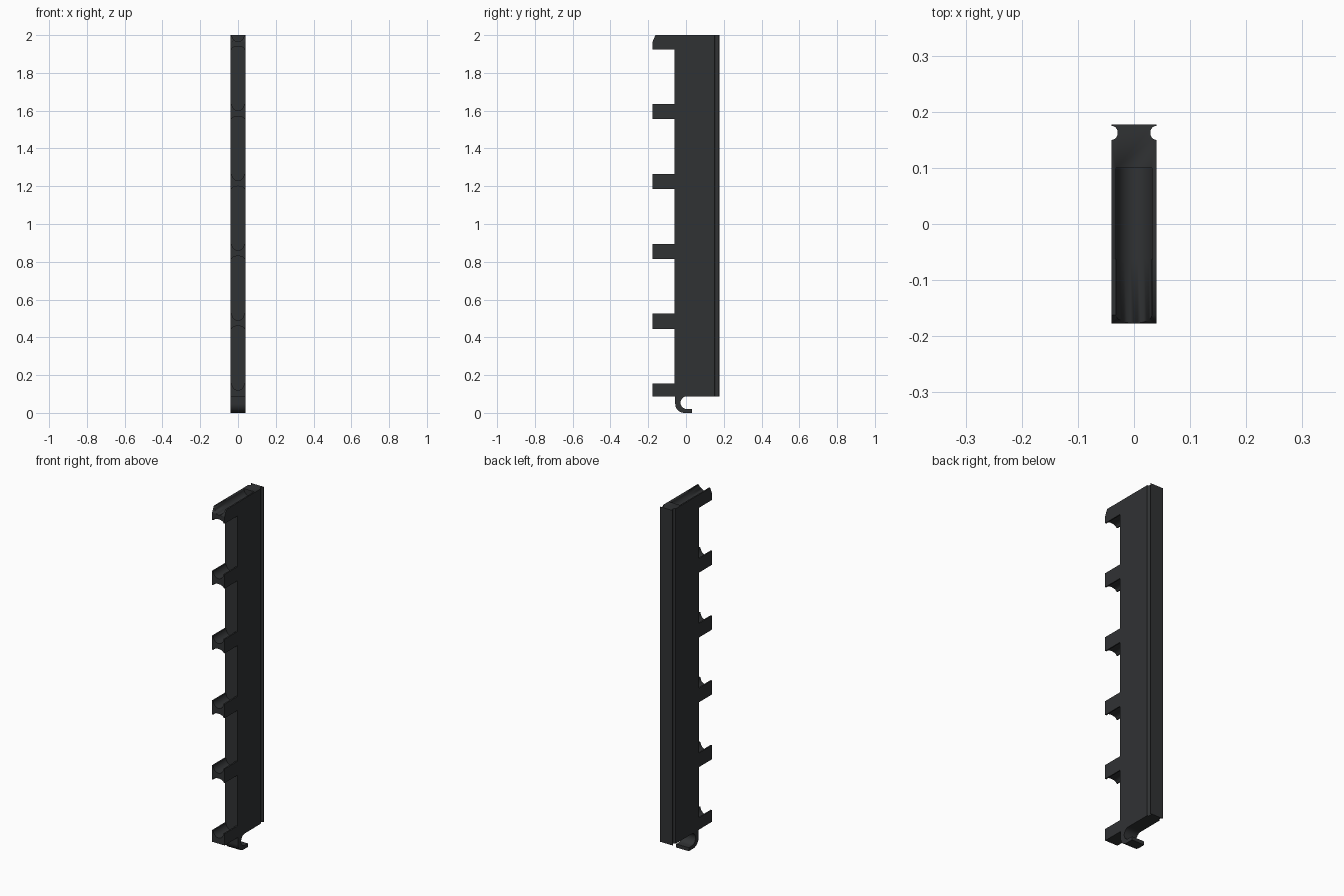
import bpy, bmesh, math

if "Cube" in bpy.data.objects:
    bpy.data.objects.remove(bpy.data.objects["Cube"])

W = 0.04            # half width of the bar
FRONT, FACE, BACK = -0.177, -0.062, 0.177
BASE, TOP = 0.088, 2.0

mat = bpy.data.materials.new("dark_grey")
mat.diffuse_color = (0.03, 0.032, 0.034, 1)
mat.use_nodes = True
mat.node_tree.nodes["Principled BSDF"].inputs["Base Color"].default_value = mat.diffuse_color


def arc(cx, cy, rx, ry, a0, a1, n=16):
    return [(cx + rx * math.cos(math.radians(a0 + (a1 - a0) * i / n)),
             cy + ry * math.sin(math.radians(a0 + (a1 - a0) * i / n)))
            for i in range(n + 1)]


def extrude(name, pts, lo, hi, axis):
    """Extrude a 2D profile along the given axis from lo to hi."""
    place = {"x": lambda a, b, t: (t, a, b),
             "y": lambda a, b, t: (a, t, b),
             "z": lambda a, b, t: (a, b, t)}[axis]
    bm = bmesh.new()
    rings = [[bm.verts.new(place(a, b, t)) for a, b in pts] for t in (lo, hi)]
    for ring in rings:
        bm.faces.new(ring)
    n = len(pts)
    for i in range(n):
        j = (i + 1) % n
        bm.faces.new((rings[0][i], rings[0][j], rings[1][j], rings[1][i]))
    bmesh.ops.recalc_face_normals(bm, faces=bm.faces[:])
    me = bpy.data.meshes.new(name)
    bm.to_mesh(me)
    bm.free()
    ob = bpy.data.objects.new(name, me)
    bpy.context.collection.objects.link(ob)
    me.materials.append(mat)
    bpy.ops.object.select_all(action="DESELECT")
    ob.select_set(True)
    bpy.context.view_layer.objects.active = ob
    bpy.ops.object.shade_smooth_by_angle(angle=math.radians(30))
    return ob


def cut(ob, cutter):
    m = ob.modifiers.new("cut", "BOOLEAN")
    m.operation = "DIFFERENCE"
    m.solver = "EXACT"
    m.object = cutter
    cutter.hide_render = True
    cutter.hide_set(True)


# Main bar with a round groove down each side near the back
right = [(W, FACE)] + arc(W, 0.1625, 0.011, 0.0125, 270, 90) + [(W, BACK)]
left = [(-x, y) for x, y in reversed(right)]
bar = extrude("bar", right + left, BASE, TOP, "z")

# Channel in the top of the bar
channel = arc(0, TOP, 0.032, 0.035, 180, 360) + [(0.032, TOP + 0.05), (-0.032, TOP + 0.05)]
cut(bar, extrude("channel_cutter", channel, FACE - 0.05, 0.1, "y"))

# Prongs: scooped on top, shallow arch underneath
for i in range(6):
    lo, hi = 0.075 + 0.37 * i, min(0.155 + 0.37 * i, TOP)
    pts = [(-W, hi)] + arc(0, hi, 0.032, 0.035, 180, 360) + [(W, hi)]
    if i == 0:
        pts += [(W, BASE), (-W, BASE)]
    else:
        pts += [(W, lo)] + arc(0, lo, 0.033, 0.015, 0, 180) + [(-W, lo)]
    prong = extrude(f"prong_{i + 1}", pts, FRONT, FACE, "y")

# Slanted tip on the top prong
wedge = [(FRONT - 0.05, 1.848), (FRONT + 0.0364, 2.05), (FRONT - 0.05, 2.05)]
cut(prong, extrude("tip_cutter", wedge, -0.1, 0.1, "x"))

# Hook below the bar
hook = ([(-0.057, BASE)] + arc(-0.009, 0.048, 0.048, 0.048, 180, 270)
        + [(0.032, 0), (0.032, 0.02)]
        + arc(0.005, 0.054, 0.034, 0.034, 270, 90) )
extrude("hook", hook, -W, W, "x")
